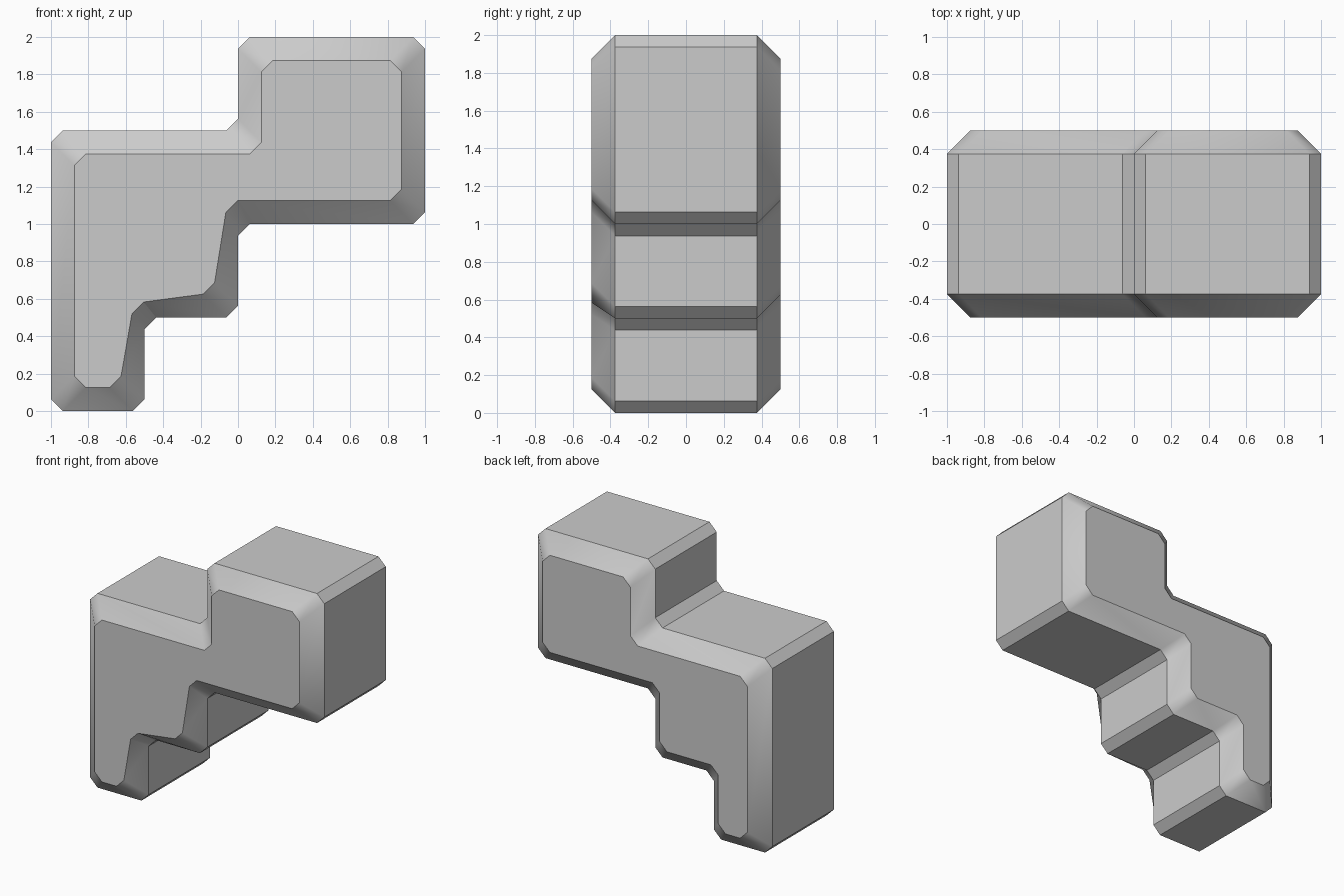
import bpy, bmesh, math
from mathutils import Vector

if "Cube" in bpy.data.objects:
    bpy.data.objects.remove(bpy.data.objects["Cube"])

CUT, INSET = 0.0625, 0.125
# Stepped side profile (x, z), counter-clockwise seen from the front
CORNERS = [Vector(c) for c in [(-1, 0), (-.5, 0), (-.5, .5), (0, .5), (0, 1),
                               (1, 1), (1, 2), (0, 2), (0, 1.5), (-1, 1.5)]]
# Inner step corners that are skewed on the front face only
FRONT_SHIFT = {2: Vector((.058, -.042)), 4: Vector((.06, 0))}


def outline(inset, shift):
    """Profile with every corner cut off, moved inwards by inset."""
    pts = []
    n = len(CORNERS)
    for i, c in enumerate(CORNERS):
        a = (c - CORNERS[i - 1]).normalized()
        b = (CORNERS[(i + 1) % n] - c).normalized()
        inward = Vector((-a.y - b.y, a.x + b.x)) * inset
        p = c + inward + shift.get(i, Vector((0, 0)))
        pts += [p - a * CUT, p + b * CUT]
    return pts


bm = bmesh.new()
rings = []
for y, inset, shift in [(-.5, INSET, FRONT_SHIFT), (-.375, 0, {}),
                        (.375, 0, {}), (.5, INSET, {})]:
    rings.append([bm.verts.new((p.x, y, p.y)) for p in outline(inset, shift)])

# End faces, bevel bands and the straight middle
bm.faces.new(rings[0])
bm.faces.new(rings[-1][::-1])
for r, s in zip(rings, rings[1:]):
    for i in range(len(r)):
        bm.faces.new((r[i - 1], s[i - 1], s[i], r[i]))
bmesh.ops.recalc_face_normals(bm, faces=bm.faces)

mesh = bpy.data.meshes.new("stepped_block")
bm.to_mesh(mesh)
bm.free()
block = bpy.data.objects.new("stepped_block", mesh)
bpy.context.collection.objects.link(block)

# Soft shading around the bevel corners, everything else sharp
bpy.context.view_layer.objects.active = block
block.select_set(True)
bpy.ops.object.shade_smooth_by_angle(angle=math.radians(31))
